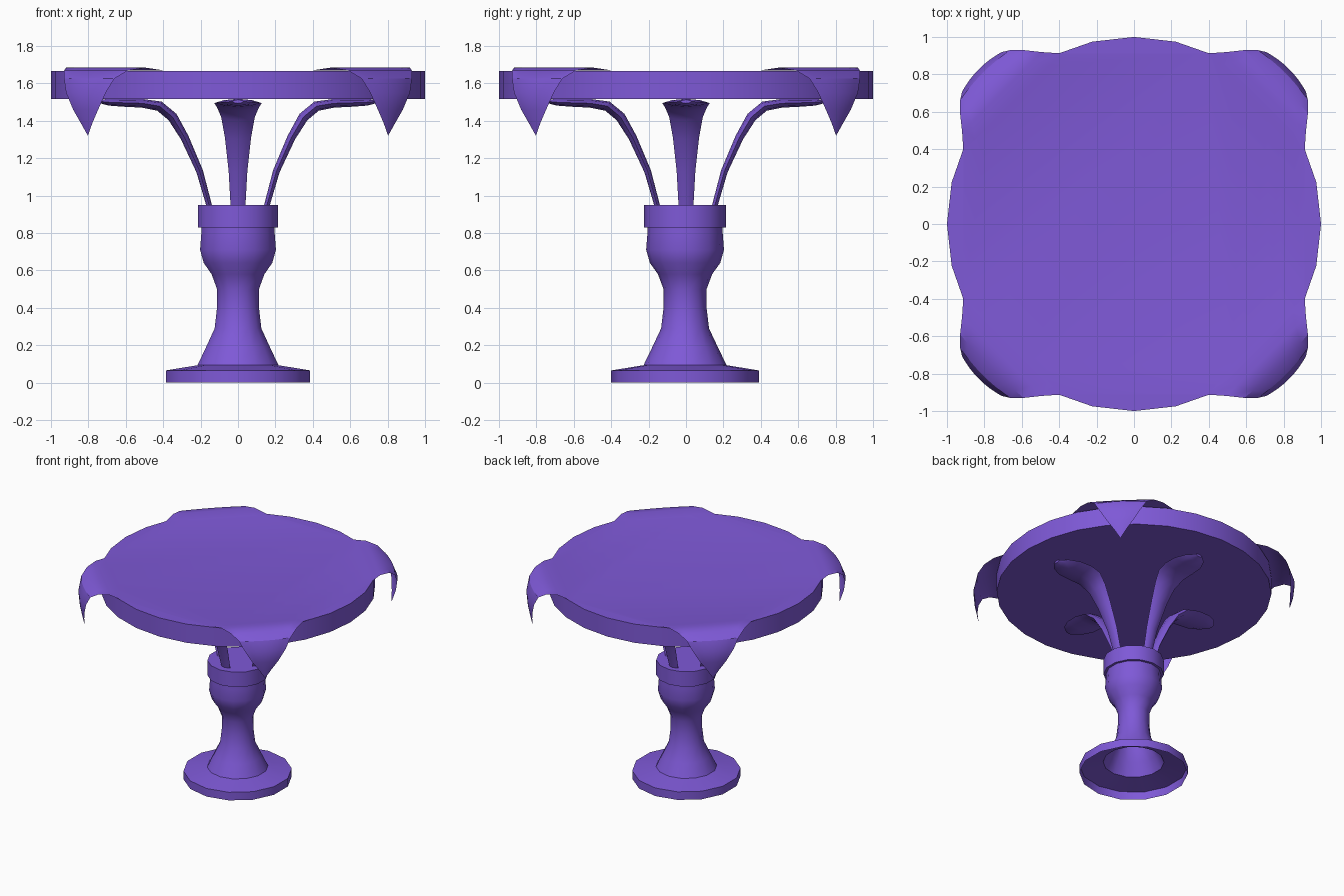
import bpy, bmesh
from math import sin, cos, pi, sqrt, atan2

if "Cube" in bpy.data.objects:
    bpy.data.objects.remove(bpy.data.objects["Cube"])

mat = bpy.data.materials.new("purple")
mat.diffuse_color = (0.21, 0.1, 0.68, 1)
mat.use_nodes = True
mat.node_tree.nodes["Principled BSDF"].inputs["Base Color"].default_value = mat.diffuse_color


def finish(name, bm, fix_normals=True):
    bmesh.ops.remove_doubles(bm, verts=bm.verts, dist=0.0005)
    if fix_normals:
        bmesh.ops.recalc_face_normals(bm, faces=bm.faces)
    me = bpy.data.meshes.new(name)
    bm.to_mesh(me)
    bm.free()
    ob = bpy.data.objects.new(name, me)
    bpy.context.collection.objects.link(ob)
    me.materials.append(mat)
    bpy.ops.object.select_all(action='DESELECT')
    ob.select_set(True)
    bpy.context.view_layer.objects.active = ob
    bpy.ops.object.shade_smooth_by_angle(angle=pi / 6)
    return ob


def bridge(bm, rows, closed):
    for a, b in zip(rows, rows[1:]):
        n = len(a)
        for i in range(n if closed else n - 1):
            j = (i + 1) % n
            bm.faces.new((a[i], a[j], b[j], b[i]))


def lathe(name, profile, sides, cap_bottom, cap_top, y0=0.0):
    bm = bmesh.new()
    rows = [[bm.verts.new((r * cos(pi / 2 + 2 * pi * i / sides),
                           y0 + r * sin(pi / 2 + 2 * pi * i / sides), z))
             for i in range(sides)] for r, z in profile]
    bridge(bm, rows, True)
    if cap_bottom:
        bm.faces.new(rows[0][::-1])
    if cap_top:
        bm.faces.new(rows[-1])
    return finish(name, bm, False)


# Pedestal: hollow foot and turned column, open underneath
lathe("pedestal", [(0.395, 0), (0.395, 0.065), (0.222, 0.093), (0.175, 0.19),
                   (0.128, 0.29), (0.115, 0.4), (0.115, 0.5), (0.145, 0.58),
                   (0.188, 0.64), (0.208, 0.71), (0.201, 0.8), (0.201, 0.84)],
      14, False, False, -0.005)
lathe("collar", [(0.22, 0.83), (0.22, 0.95)], 14, True, True, -0.005)

# Round table top
lathe("table_top", [(1, 1.515), (1, 1.665)], 28, True, True)

# Four leaf-shaped brackets: radius, height, half width, half thickness
PATH = [(0.14, 0.9, 0.038, 0.013), (0.155, 0.95, 0.04, 0.015),
        (0.205, 1.13, 0.05, 0.018), (0.285, 1.31, 0.07, 0.022),
        (0.35, 1.42, 0.09, 0.027), (0.42, 1.478, 0.115, 0.027),
        (0.51, 1.493, 0.128, 0.023), (0.61, 1.496, 0.122, 0.021),
        (0.69, 1.499, 0.085, 0.018), (0.735, 1.503, 0.03, 0.01)]
SECTION = [(-1, 0), (-0.6, -0.7), (0, -1), (0.6, -0.7),
           (1, 0), (0.6, 0.7), (0, 1), (-0.6, 0.7)]
for k, side in enumerate(("right", "back", "left", "front")):
    bm = bmesh.new()
    ca, sa = cos(k * pi / 2), sin(k * pi / 2)
    rows = []
    for i, (r, z, w, th) in enumerate(PATH):
        p, q = PATH[max(i - 1, 0)], PATH[min(i + 1, len(PATH) - 1)]
        a = atan2(q[1] - p[1], q[0] - p[0])
        row = []
        for u, v in SECTION:
            rr, zz, t = r - sin(a) * v * th, z + cos(a) * v * th, u * w
            row.append(bm.verts.new((rr * ca - t * sa, rr * sa + t * ca, zz)))
        rows.append(row)
    bridge(bm, rows, True)
    bm.faces.new(rows[0])
    bm.faces.new(rows[-1])
    finish("bracket_" + side, bm)

# Square cloth with four drooping corners:
# diagonal distance, height, half width, outward bulge in the middle
DROOP = [(0.92, 1.668, 0.37, 0), (1.0, 1.684, 0.30, 0),
         (1.075, 1.668, 0.24, 0.01), (1.125, 1.625, 0.19, 0.018),
         (1.15, 1.55, 0.15, 0.022), (1.152, 1.46, 0.095, 0.012),
         (1.145, 1.39, 0.045, 0.005), (1.135, 1.32, 0, 0)]
bm = bmesh.new()
middle = []
for k in range(4):
    a = pi / 4 + k * pi / 2
    rows = []
    for d, z, w, bulge in DROOP:
        row = []
        for c in range(-4, 5):
            s = c / 4
            dd, t = d + bulge * (1 - s * s), s * w
            row.append(bm.verts.new((dd * cos(a) - t * sin(a),
                                     dd * sin(a) + t * cos(a), z)))
        rows.append(row)
    for lo, hi in zip(rows, rows[1:]):
        for i in range(8):
            bm.faces.new((lo[i], hi[i], hi[i + 1], lo[i + 1]))
    middle += rows[0]
bm.faces.new(middle)
finish("tablecloth", bm, False)
